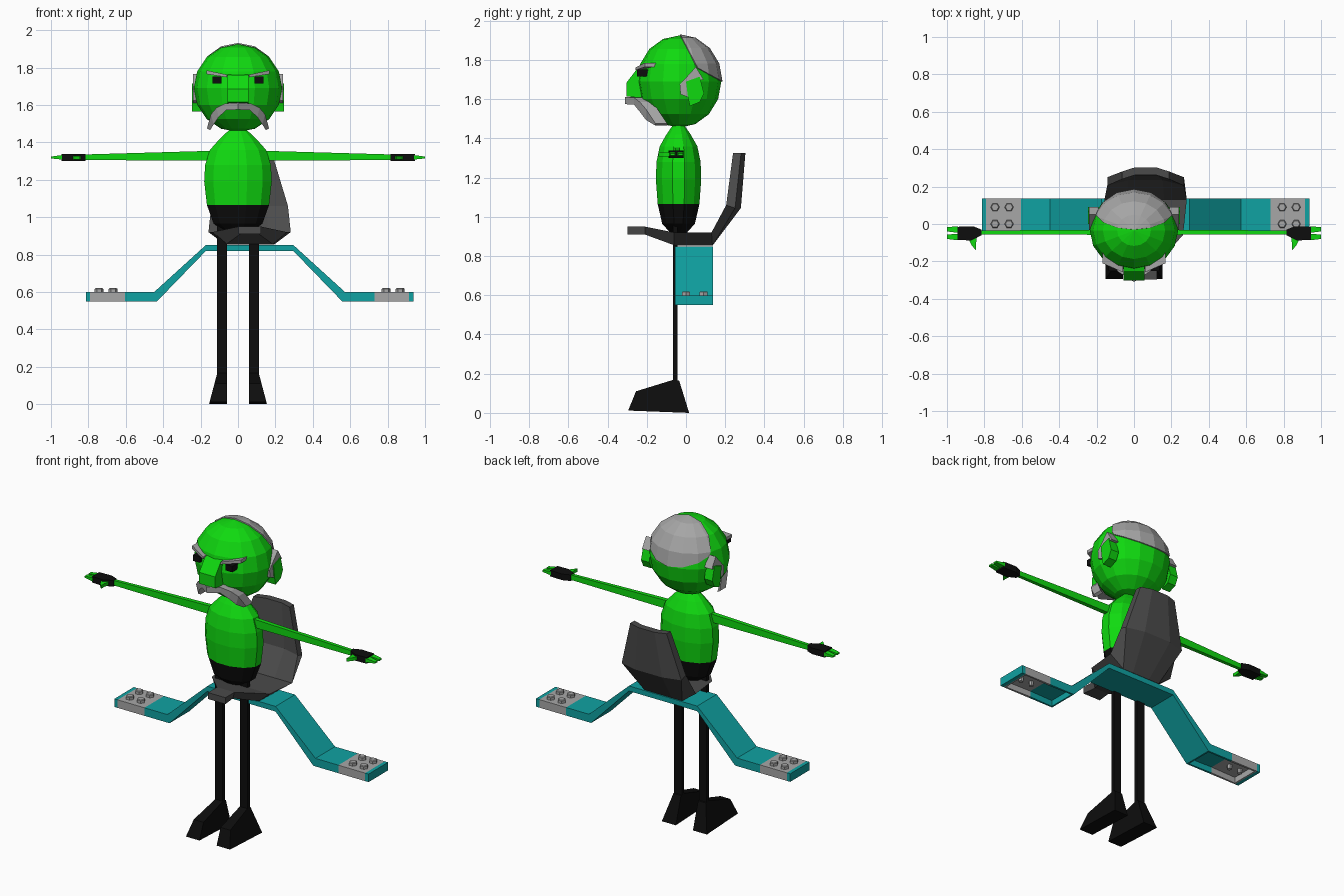
import bpy, bmesh, math
from mathutils import Vector

if "Cube" in bpy.data.objects:
    bpy.data.objects.remove(bpy.data.objects["Cube"])


def material(name, rgb):
    m = bpy.data.materials.new(name)
    m.diffuse_color = (*rgb, 1)
    m.use_nodes = True
    m.node_tree.nodes["Principled BSDF"].inputs["Base Color"].default_value = m.diffuse_color
    return m


GREEN = material("bright_green", (.005, .70, .005))
BLACK = material("black", (.004, .004, .004))
HAIR = material("hair_grey", (.38, .38, .38))
SADDLE = material("dark_grey", (.07, .07, .07))
TEAL = material("teal", (.005, .36, .36))
BLOCK = material("block_grey", (.39, .39, .39))


def finish(name, bm, *mats):
    bmesh.ops.recalc_face_normals(bm, faces=bm.faces[:])
    me = bpy.data.meshes.new(name)
    bm.to_mesh(me)
    bm.free()
    for m in mats:
        me.materials.append(m)
    ob = bpy.data.objects.new(name, me)
    bpy.context.collection.objects.link(ob)
    return ob


def loft_bm(rings):
    """Skin a list of equal-sized point rings and cap both ends."""
    bm = bmesh.new()
    vs = [[bm.verts.new(p) for p in r] for r in rings]
    n = len(vs[0])
    for a, b in zip(vs, vs[1:]):
        for i in range(n):
            j = (i + 1) % n
            bm.faces.new((a[i], a[j], b[j], b[i]))
    bm.faces.new(vs[0][::-1])
    bm.faces.new(vs[-1])
    return bm


def loft(name, rings, mat):
    return finish(name, loft_bm(rings), mat)


def rect(x0, x1, y0, y1, z):
    return [(x0, y0, z), (x1, y0, z), (x1, y1, z), (x0, y1, z)]


def rect_x(x, y0, y1, z0, z1):
    return [(x, y0, z0), (x, y1, z0), (x, y1, z1), (x, y0, z1)]


def prism_x(name, yz, x0, x1, mat):
    return loft(name, [[(x, y, z) for y, z in yz] for x in (x0, x1)], mat)


def prism_z(name, xy, z0, z1, mat):
    return loft(name, [[(x, y, z) for x, y in xy] for z in (z0, z1)], mat)


def head_sphere(r):
    bm = bmesh.new()
    bmesh.ops.create_uvsphere(bm, u_segments=16, v_segments=8, radius=1)
    for v in bm.verts:
        v.co = Vector((v.co.x * .236 * r, -.035 + v.co.y * .215 * r, 1.69 + v.co.z * .235 * r))
    return bm


# Torso with black trousers below the waist
profile = [(.92, .07), (.965, .135), (1.065, .172), (1.19, .187), (1.28, .182), (1.36, .155),
           (1.42, .10), (1.465, .05)]
rings = []
for z, r in profile:
    rings.append([(r * math.sin((k + .5) * math.pi / 6), -.038 + .64 * r * math.cos((k + .5) * math.pi / 6), z)
                  for k in range(12)])
bm = loft_bm(rings)
for f in bm.faces:
    f.material_index = int(f.calc_center_median().z < 1.065)
finish("torso", bm, GREEN, BLACK)

# Head, and a hair shell trimmed by two planes
finish("head", head_sphere(1), GREEN)
bm = head_sphere(1.03)
for p, q in (((-.17, 1.885), (.06, 1.76)), ((.05, 1.78), (.16, 1.57))):
    d = Vector((0, q[0] - p[0], q[1] - p[1]))
    normal = Vector((0, -d.z, d.y))
    bmesh.ops.bisect_plane(bm, geom=bm.verts[:] + bm.edges[:] + bm.faces[:], plane_co=(0, *p),
                           plane_no=normal, clear_inner=True)
hair = finish("hair", bm, HAIR)
solid = hair.modifiers.new("thickness", "SOLIDIFY")
solid.thickness = .015

# Nose
prism_x("nose", [(-.22, 1.765), (-.25, 1.755), (-.303, 1.685), (-.303, 1.615), (-.18, 1.60)],
        -.055, .055, GREEN)

# Moustache: tapered sections running from the middle to both drooping tips
half = [(0, -.31, 1.612, 1.575), (.07, -.265, 1.608, 1.572), (.115, -.235, 1.585, 1.535),
        (.145, -.205, 1.55, 1.495), (.166, -.155, 1.475, 1.465)]
stations = [(-x, y, a, b) for x, y, a, b in half[:0:-1]] + half
loft("moustache", [[(x, y, a), (x, y + .06, a), (x * .9, y + .06, b), (x * .9, y, b)]
                   for x, y, a, b in stations], HAIR)

for s, side in ((-1, "left"), (1, "right")):
    # Face details
    loft(side + "_eye", [rect(s * .088, s * .135, -.25, -.18, z) for z in (1.715, 1.752)], BLACK)
    loft(side + "_eyebrow", [
        [(s * .06, -.258, 1.748), (s * .06, -.2, 1.748), (s * .06, -.2, 1.762), (s * .06, -.258, 1.762)],
        [(s * .168, -.21, 1.765), (s * .168, -.14, 1.765), (s * .168, -.14, 1.785), (s * .168, -.21, 1.785)]],
        HAIR)
    prism_x(side + "_ear", [(0, 1.69), (.07, 1.715), (.092, 1.63), (.07, 1.585), (.02, 1.565), (.01, 1.61)],
            s * .19, s * .245, GREEN)
    prism_x(side + "_sideburn", [(-.032, 1.675), (.05, 1.765), (.09, 1.70), (.02, 1.69), (.012, 1.61),
                                 (-.028, 1.625)], s * .19, s * .24, HAIR)

    # Arm, glove, finger tips and thumb
    loft(side + "_arm", [rect_x(s * .13, -.058, -.03, 1.303, 1.355),
                         rect_x(s * .83, -.055, -.035, 1.305, 1.335)], GREEN)
    prism_z(side + "_glove", [(s * x, y) for x, y in ((.815, -.03), (.86, -.012), (.945, -.015), (.945, -.085),
                                                      (.87, -.088), (.815, -.06))], 1.30, 1.338, BLACK)
    for y in (-.03, -.07):
        loft(side + "_finger", [rect_x(s * .94, y - .017, y + .017, 1.308, 1.332),
                                rect_x(s, y - .010, y + .014, 1.314, 1.324)], GREEN)
    prism_z(side + "_thumb", [(s * x, y) for x, y in ((.84, -.07), (.885, -.08), (.868, -.115), (.845, -.14),
                                                      (.845, -.11))], 1.308, 1.328, GREEN)

    # Leg and boot
    loft(side + "_leg", [rect(s * .059, s * .112, -.066, -.043, z) for z in (.14, .96)], BLACK)
    boot = [(-.295, .012), (-.255, .11), (-.06, .17), (-.035, .165), (.016, 0)]
    loft(side + "_boot", [[(s * .059, y, z) for y, z in boot],
                          [(s * (.155 - .045 * z / .17), y, z) for y, z in boot]], BLACK)

# Saddle: horn, seat and tall backrest in one sweep
# (inner y, inner z, outer y, outer z, inner half width, outer half width, forward wrap of the edges)
CX = .062
path = [(-.298, .95, -.298, .91, .06, .06, 0), (-.21, .95, -.21, .91, .06, .05, 0),
        (-.06, .92, -.06, .855, .20, .125, 0), (.13, .92, .135, .853, .22, .13, 0),
        (.235, 1.06, .28, 1.045, .205, .205, .03), (.262, 1.325, .303, 1.325, .125, .125, .022)]
rings = []
for yi, zi, yo, zo, wi, wo, wrap in path:
    ring = [(CX + t * wi, yi - wrap * (abs(t) == 1), zi) for t in (-1, -.45, .45, 1)]
    ring += [(CX + t * wo, yo - wrap * (abs(t) == 1), zo) for t in (1, .45, -.45, -1)]
    rings.append(ring)
loft("saddle", rings, SADDLE)

# Wing board: a bent strip with grey ends, hollow under the flat tips
Y0, Y1 = -.055, .137
half = [(.235, .235, .85, .818), (.51, .495, .60, .55), (.667, .667, .60, .55), (.852, .852, .60, .55),
        (.875, .875, .60, .55)]
stations = [(-a, -b, zt, zb) for a, b, zt, zb in half[::-1]] + half
bm = loft_bm([[(CX + a, Y0, zt), (CX + a, Y1, zt), (CX + b, Y1, zb), (CX + b, Y0, zb)]
              for a, b, zt, zb in stations])
bmesh.ops.recalc_face_normals(bm, faces=bm.faces[:])
under = {-1: [], 1: []}
for f in bm.faces:
    c = f.calc_center_median()
    off = c.x - CX
    if .667 < abs(off) < .852:
        f.material_index = 1
    if f.normal.z < -.9 and .5 < abs(off) < .852:
        under[1 if off > 0 else -1].append(f)
for faces in under.values():
    bmesh.ops.inset_region(bm, faces=faces, thickness=.014, depth=0)
    bmesh.ops.inset_region(bm, faces=faces, thickness=.001, depth=-.036)
finish("wing_board", bm, TEAL, BLOCK)

# Hexagonal studs on top of the tips, and pegs in the hollows
for s in (-1, 1):
    for off in (.73, .805):
        for y, r, z0, z1 in ((0, .024, .595, .62), (.09, .024, .595, .62), (.042, .014, .56, .59)):
            cx = CX + s * off
            loft("stud", [[(cx + r * k * math.cos(a * math.pi / 3), y + r * k * math.sin(a * math.pi / 3), z)
                           for a in range(6)] for z, k in ((z0, 1), (z1 - .004, 1), (z1, .8))], BLOCK)
